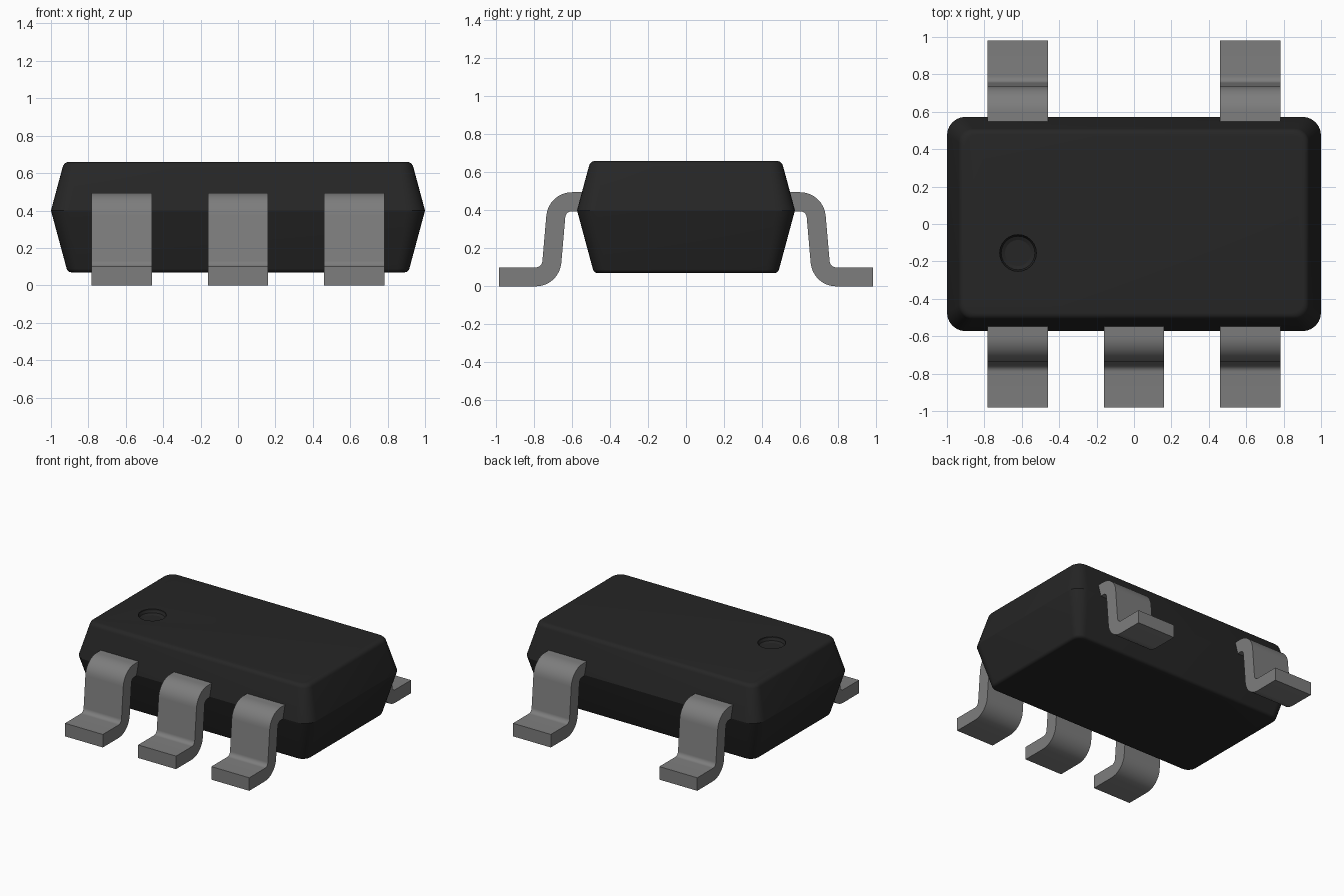
import bpy
import bmesh
from math import sin, cos, radians, atan
from mathutils import Vector

default = bpy.data.objects.get("Cube")
if default:
    bpy.data.objects.remove(default, do_unlink=True)


def material(name, value):
    mat = bpy.data.materials.new(name)
    mat.use_nodes = True
    colour = (value, value, value, 1)
    mat.diffuse_color = colour
    mat.node_tree.nodes["Principled BSDF"].inputs["Base Color"].default_value = colour
    return mat


def make_object(name, bm, mat):
    bmesh.ops.recalc_face_normals(bm, faces=bm.faces)
    mesh = bpy.data.meshes.new(name)
    bm.to_mesh(mesh)
    bm.free()
    mesh.materials.append(mat)
    obj = bpy.data.objects.new(name, mesh)
    bpy.context.collection.objects.link(obj)
    return obj


def activate(obj):
    bpy.ops.object.select_all(action="DESELECT")
    obj.select_set(True)
    bpy.context.view_layer.objects.active = obj


def smooth(obj, degrees):
    activate(obj)
    bpy.ops.object.shade_smooth_by_angle(angle=radians(degrees))


def arc(cx, cy, radius, start, end, steps):
    angles = [radians(start + (end - start) * i / steps) for i in range(steps + 1)]
    return [(cx + radius * cos(a), cy + radius * sin(a)) for a in angles]


plastic = material("black plastic", 0.019)
metal = material("grey metal", 0.205)

# Body: rounded rectangles stacked from the bottom, out to the seam, to the top
HALF_X, HALF_Y, SEAM, SLOPE = 1.0, 0.573, 0.4, 0.27
BOTTOM, TOP = 0.07, 0.66


def rounded_edge(z_end, radius, side):
    """Inset and height of each ring around the top or bottom edge."""
    tilt = atan(SLOPE)
    z = z_end - side * radius
    inset = SLOPE * abs(z - SEAM) + radius / cos(tilt)
    points = arc(0, 0, radius, 90, tilt * 57.3, 5)
    return [(inset - x, z + side * y) for x, y in points]


def ring(bm, inset, z):
    radius = 0.1 - 0.4 * inset
    x, y = HALF_X - inset - radius, HALF_Y - inset - radius
    corners = [(x, y, 0), (-x, y, 90), (-x, -y, 180), (x, -y, 270)]
    return [bm.verts.new((px, py, z)) for cx, cy, a in corners
            for px, py in arc(cx, cy, radius, a, a + 90, 6)]


def skin(bm, rings):
    for low, high in zip(rings, rings[1:]):
        n = len(low)
        for i in range(n):
            j = (i + 1) % n
            bm.faces.new((low[i], low[j], high[j], high[i]))
    bm.faces.new(rings[0][::-1])
    bm.faces.new(rings[-1])


bm = bmesh.new()
levels = rounded_edge(BOTTOM, 0.025, -1) + [(0, SEAM)] + rounded_edge(TOP, 0.035, 1)[::-1]
skin(bm, [ring(bm, inset, z) for inset, z in levels])
body = make_object("body", bm, plastic)

# Round orientation dimple cut in the top
bm = bmesh.new()
dimple = [(0.07, TOP - 0.035), (0.09, TOP - 0.026), (0.098, TOP - 0.01), (0.098, TOP + 0.1)]
skin(bm, [[bm.verts.new((x, y, z)) for x, y in arc(-0.62, -0.155, r, 0, 345, 23)]
          for r, z in dimple])
cutter = make_object("dimple_cutter", bm, plastic)
cutter.hide_render = True
cut = body.modifiers.new("dimple", "BOOLEAN")
cut.operation = "DIFFERENCE"
cut.solver = "EXACT"
cut.object = cutter
activate(body)
bpy.ops.object.modifier_apply(modifier=cut.name)
bpy.data.objects.remove(cutter, do_unlink=True)
smooth(body, 22)

# Leads: bent strip profile extruded across its width
LEAD_HALF, PITCH, TIP = 0.161, 0.622, 0.982
INNER, OUTER = 0.035, 0.135
UPPER, LOWER = (0.6, 0.36), (0.79, 0.135)
profile = ([(0.45, UPPER[1] + OUTER)]
           + arc(*UPPER, OUTER, 90, 5, 8)
           + arc(*LOWER, INNER, 185, 270, 8)
           + [(TIP, 0.1), (TIP, 0)]
           + arc(*LOWER, OUTER, 270, 185, 8)
           + arc(*UPPER, INNER, 5, 90, 8)
           + [(0.45, UPPER[1] + INNER)])


def lead(name, x, side):
    bm = bmesh.new()
    face = bm.faces.new([bm.verts.new((x - LEAD_HALF, side * y, z)) for y, z in profile])
    result = bmesh.ops.extrude_face_region(bm, geom=[face])
    moved = [v for v in result["geom"] if isinstance(v, bmesh.types.BMVert)]
    bmesh.ops.translate(bm, verts=moved, vec=Vector((2 * LEAD_HALF, 0, 0)))
    # Keep a single cap on the starting side
    if not face.is_valid:
        bmesh.ops.holes_fill(bm, edges=bm.edges, sides=0)
    smooth(make_object(name, bm, metal), 30)


for label, x in (("right", -PITCH), ("middle", 0), ("left", PITCH)):
    lead("front_" + label + "_lead", x, -1)
    if x:
        lead("back_" + label + "_lead", x, 1)
